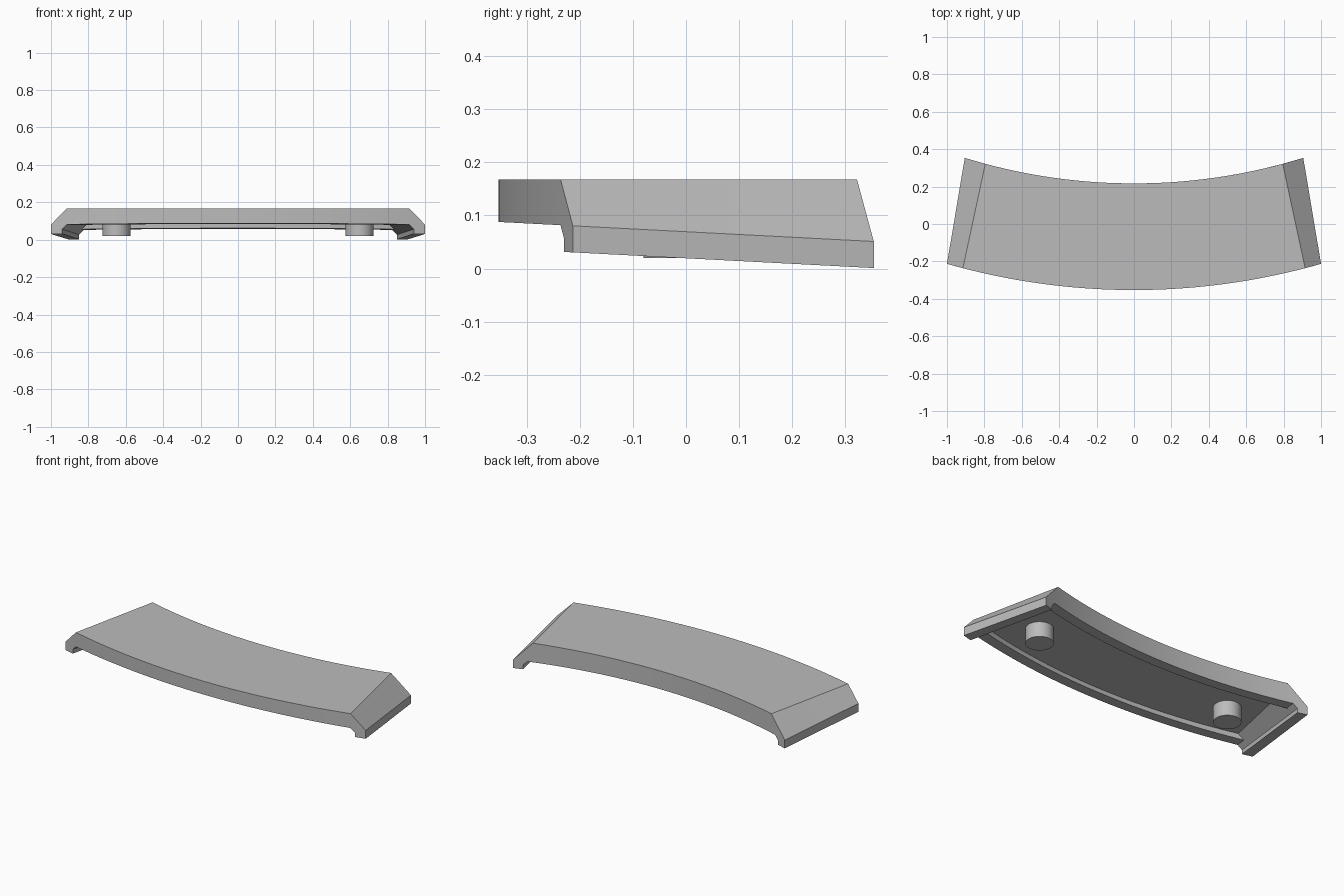
import bpy, bmesh, math

cube = bpy.data.objects.get("Cube")
if cube:
    bpy.data.objects.remove(cube)

grey = bpy.data.materials.new("light_grey")
grey.use_nodes = True
colour = (0.5, 0.5, 0.5, 1)
grey.diffuse_color = colour
grey.node_tree.nodes["Principled BSDF"].inputs["Base Color"].default_value = colour

CENTRE_Y, R_FRONT, R_BACK = 3.287, 3.64, 3.07
TOP, CEILING, LIP = 0.168, 0.11, 0.05
RIM = 0.115          # rim width as a share of the depth
N = 41               # points along the arc


def mix(a, b, v):
    return a + (b - a) * v


def arc_y(x, v):
    return CENTRE_Y - math.sqrt(mix(R_FRONT, R_BACK, v) ** 2 - x * x)


def rim_z(y):
    """Tilted plane of the rim underside."""
    return 0.0695 - 0.052 * y


def section(v, recessed):
    """Closed loop across the panel at depth share v."""
    x_top, x_out, x_in = mix(0.915, 0.795, v), mix(1, 0.905, v), mix(0.94, 0.85, v)
    z_out = rim_z(arc_y(x_out, v))
    z_in = rim_z(arc_y(x_in, v))
    end = [(x_out, z_out), (x_out, z_out - LIP),
           (x_in, z_in - LIP), (x_in, z_in - LIP / 2)]
    rise = (CEILING if recessed else z_in) - (z_in - LIP / 2)
    x_low = x_in - rise
    steps = [2 * i / (N - 1) - 1 for i in range(N)]
    pts = [(s * x_top, TOP) for s in steps] + end
    for s in reversed(steps):
        x = s * x_low
        pts.append((x, CEILING if recessed else rim_z(arc_y(x, v))))
    pts += [(-x, z) for x, z in reversed(end)]
    return [(x, arc_y(x, v), z) for x, z in pts]


def finish(obj, angle):
    obj.data.materials.append(grey)
    bpy.ops.object.select_all(action='DESELECT')
    obj.select_set(True)
    bpy.context.view_layer.objects.active = obj
    bpy.ops.object.shade_smooth_by_angle(angle=math.radians(angle))


# Curved panel: front rim, recessed middle, back rim, with lipped ends
bm = bmesh.new()
stations = [(0, False), (RIM, False), (RIM, True),
            (1 - RIM, True), (1 - RIM, False), (1, False)]
loops = [[bm.verts.new(p) for p in section(*s)] for s in stations]
count = len(loops[0])
for a, b in zip(loops, loops[1:]):
    for i in range(count):
        j = (i + 1) % count
        bm.faces.new((a[i], a[j], b[j], b[i]))

# Front and back walls
for loop in (loops[0], loops[-1]):
    top, bottom = loop[:N], loop[N + 4:2 * N + 4][::-1]
    for i in range(N - 1):
        bm.faces.new((top[i], top[i + 1], bottom[i + 1], bottom[i]))
    bm.faces.new(loop[N - 1:N + 5])
    bm.faces.new(loop[2 * N + 3:] + [loop[0]])
bmesh.ops.remove_doubles(bm, verts=bm.verts, dist=1e-5)
bmesh.ops.recalc_face_normals(bm, faces=bm.faces)
mesh = bpy.data.meshes.new("curved_panel")
bm.to_mesh(mesh)
bm.free()
panel = bpy.data.objects.new("curved_panel", mesh)
bpy.context.collection.objects.link(panel)
finish(panel, 15)

# Mounting pegs under the recess
for side, name in ((1, "left_peg"), (-1, "right_peg")):
    bpy.ops.mesh.primitive_cylinder_add(vertices=48, radius=0.075, depth=0.1,
                                        location=(side * 0.65, -0.005, 0.07))
    peg = bpy.context.object
    peg.name = name
    finish(peg, 30)
